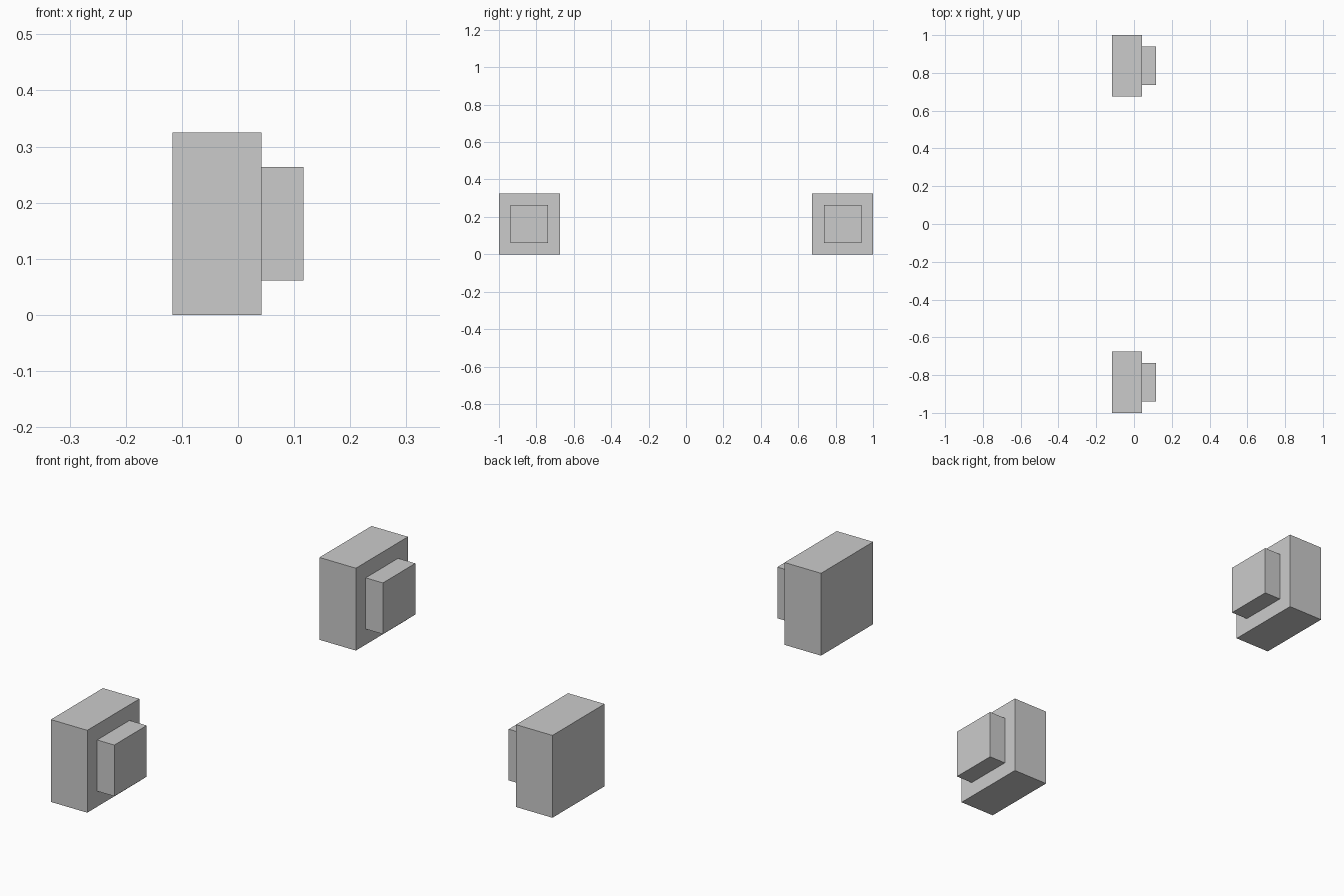
import bpy

if "Cube" in bpy.data.objects:
    bpy.data.objects.remove(bpy.data.objects["Cube"])


def box(name, x, y, z):
    """Axis-aligned box from (min, max) ranges."""
    bpy.ops.mesh.primitive_cube_add(size=1, location=[(a + b) / 2 for a, b in (x, y, z)])
    obj = bpy.context.object
    obj.name = name
    obj.scale = [b - a for a, b in (x, y, z)]
    bpy.ops.object.transform_apply(location=False, rotation=False, scale=True)
    return obj


CENTRE_Y, CENTRE_Z = 0.8375, 0.1625
BODY_HALF, PAD_HALF = 0.1625, 0.101

for side, label in ((-1, "near"), (1, "far")):
    cy = side * CENTRE_Y
    # Main square block
    box(f"{label}_block", (-0.117, 0.042), (cy - BODY_HALF, cy + BODY_HALF),
        (CENTRE_Z - BODY_HALF, CENTRE_Z + BODY_HALF))
    # Smaller raised pad on the +x face
    box(f"{label}_pad", (0.042, 0.117), (cy - PAD_HALF, cy + PAD_HALF),
        (CENTRE_Z - PAD_HALF, CENTRE_Z + PAD_HALF))
